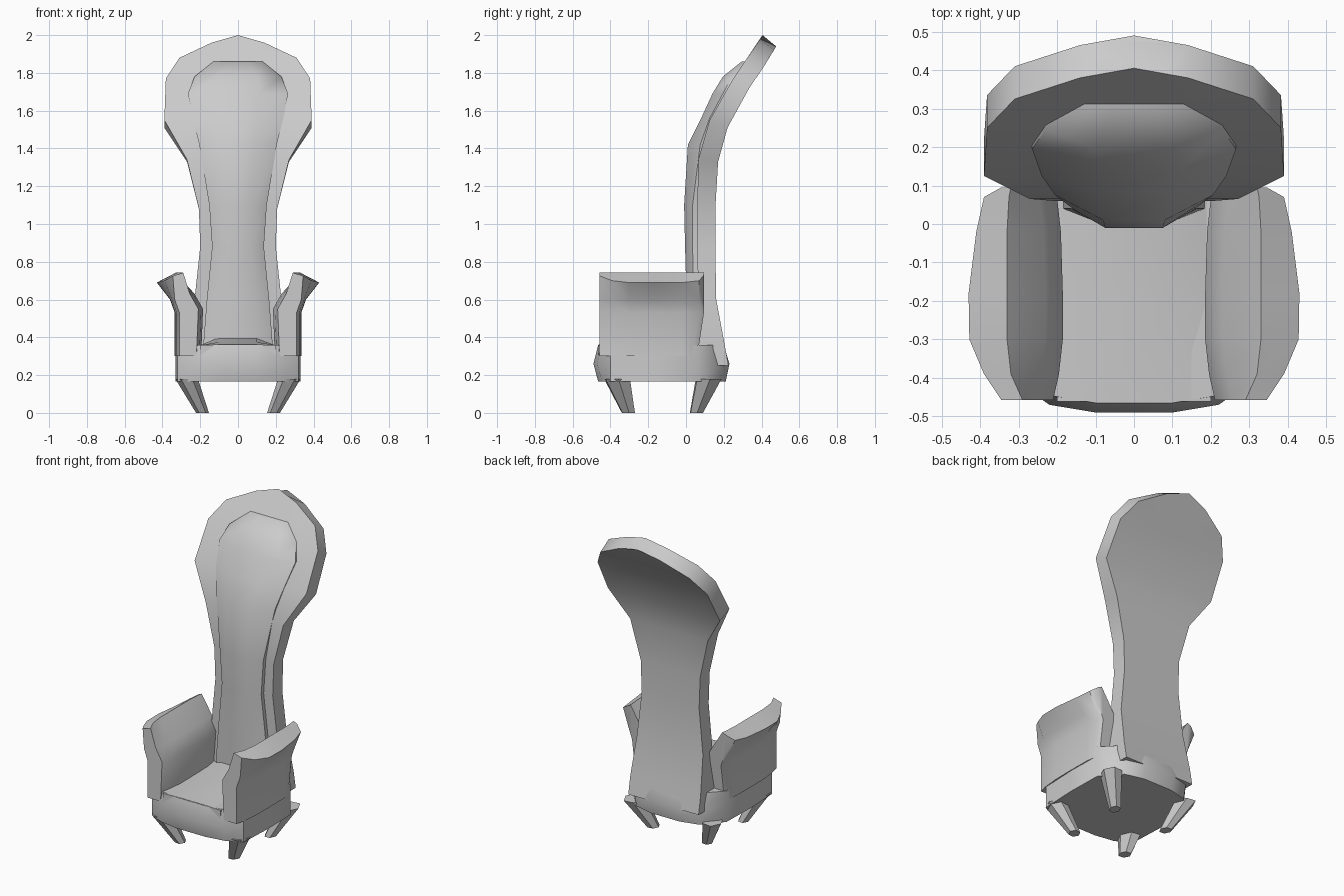
import bpy, bmesh, math

if "Cube" in bpy.data.objects:
    bpy.data.objects.remove(bpy.data.objects["Cube"])


def loft(name, rings, angle=35, mirrored=False):
    """Skin a list of equal-length point rings and cap both ends."""
    bm = bmesh.new()
    for side in ((1, -1) if mirrored else (1,)):
        rows = [[bm.verts.new((x * side, y, z)) for x, y, z in r] for r in rings]
        n = len(rows[0])
        for a, b in zip(rows, rows[1:]):
            for i in range(n):
                j = (i + 1) % n
                bm.faces.new((a[i], a[j], b[j], b[i]))
        bm.faces.new(rows[0])
        bm.faces.new(rows[-1])
    bmesh.ops.recalc_face_normals(bm, faces=bm.faces[:])
    me = bpy.data.meshes.new(name)
    bm.to_mesh(me)
    bm.free()
    ob = bpy.data.objects.new(name, me)
    bpy.context.collection.objects.link(ob)
    bpy.ops.object.select_all(action='DESELECT')
    ob.select_set(True)
    bpy.context.view_layer.objects.active = ob
    bpy.ops.object.shade_smooth_by_angle(angle=math.radians(angle))
    return ob


# Seat base: bulged tub with a rounded plan
half = [(.1, -.465), (.22, -.445), (.32, -.40), (.33, -.17),
        (.325, .06), (.22, .17), (.1, .20)]
plan = half + [(-x, y) for x, y in reversed(half)]


def base_ring(z, front, back):
    return [(x, y + (front if y < -.4 else back if y > .1 else 0), z) for x, y in plan]


loft("seat_base", [base_ring(.165, 0, .01), base_ring(.26, -.025, .03),
                   base_ring(.36, 0, 0)], 40)

# Seat pad, rising slightly to the rear
pad = []
for y, zc in ((-.462, .362), (-.2, .375), (.08, .40)):
    pad.append([(-.2, y, .3), (-.2, y, .358), (-.1, y, zc),
                (.1, y, zc), (.2, y, .358), (.2, y, .3)])
loft("seat_pad", pad)

# Backrest shell: half width, front y, front z, rear y, rear z, edge drop in y and z
rows = [
    (.245, .06, .25, .225, .25, 0, 0),
    (.245, .06, .36, .205, .36, 0, 0),
    (.23, .065, .60, .16, .60, 0, 0),
    (.20, .06, .88, .155, .88, 0, 0),
    (.207, .06, 1.08, .155, 1.08, 0, 0),
    (.27, .065, 1.34, .17, 1.33, 0, 0),
    (.39, .125, 1.55, .22, 1.51, 0, 0),
    (.382, .25, 1.77, .335, 1.72, 0, 0),
    (.31, .325, 1.88, .41, 1.83, 0, 0),
    (.14, .405, 2.0, .49, 1.96, .025, .04),
]
shell = []
for w, yf, zf, yr, zr, dy, dz in rows:
    fs = (-1, -.5, 0, .5, 1)
    front = [(f * w, yf - dy * abs(f), zf - dz * abs(f)) for f in fs]
    rear = [(f * w, yr - dy * abs(f), zr - dz * abs(f)) for f in reversed(fs)]
    shell.append(front + rear)
loft("backrest", shell)

# Back cushion: outer half width, inner half width, edge y, front y, z
rows = [
    (.185, .11, .04, .01, .34),
    (.165, .09, .04, .003, .60),
    (.137, .075, .035, -.005, .88),
    (.152, .075, .035, -.01, 1.10),
    (.205, .08, .075, .01, 1.42),
    (.24, .10, .125, .08, 1.56),
    (.265, .12, .195, .14, 1.69),
    (.23, .10, .245, .195, 1.78),
    (.13, .06, .31, .295, 1.86),
]
cushion = []
for wo, wi, ye, yf, z in rows:
    cushion.append([(-wo, ye + .05, z), (-wo, ye, z), (-wi, yf, z),
                    (wi, yf, z), (wo, ye, z), (wo, ye + .05, z)])
loft("back_cushion", cushion, 50)

# Armrests: y, inner x, outer x, lip inner x, lip outer x, lip outer z
rows = [
    (-.457, .21, .31, .29, .345, .725),
    (-.39, .195, .325, .32, .39, .70),
    (-.30, .185, .333, .33, .428, .69),
    (-.18, .185, .335, .33, .43, .69),
    (-.02, .19, .333, .33, .41, .69),
    (.07, .20, .325, .325, .39, .70),
    (.095, .205, .31, .32, .345, .73),
]
arms = []
for y, xi, xo, li, lo, lz in rows:
    lean = .035 if y > .05 else 0
    arms.append([(xi + .01, y - lean, .30), (xi, y, .55), (xi + .045, y, .63),
                 (li, y, .742), (lo, y, lz), (xo + .025, y, .60),
                 (xo, y, .53), (xo, y - lean, .30)])
loft("armrests", arms, 40, True)

# Tapered legs leaning inwards
for name, y_top, y_foot in (("front_legs", -.365, -.305), ("rear_legs", .12, .055)):
    leg = []
    for x, y, z, rx, ry in ((.272, y_top, .18, .06, .075), (.188, y_foot, 0, .034, .038)):
        leg.append([(x + rx * math.cos(k * math.pi / 3), y + ry * math.sin(k * math.pi / 3 + .1), z)
                    for k in range(6)])
    loft(name, leg, 30, True)
